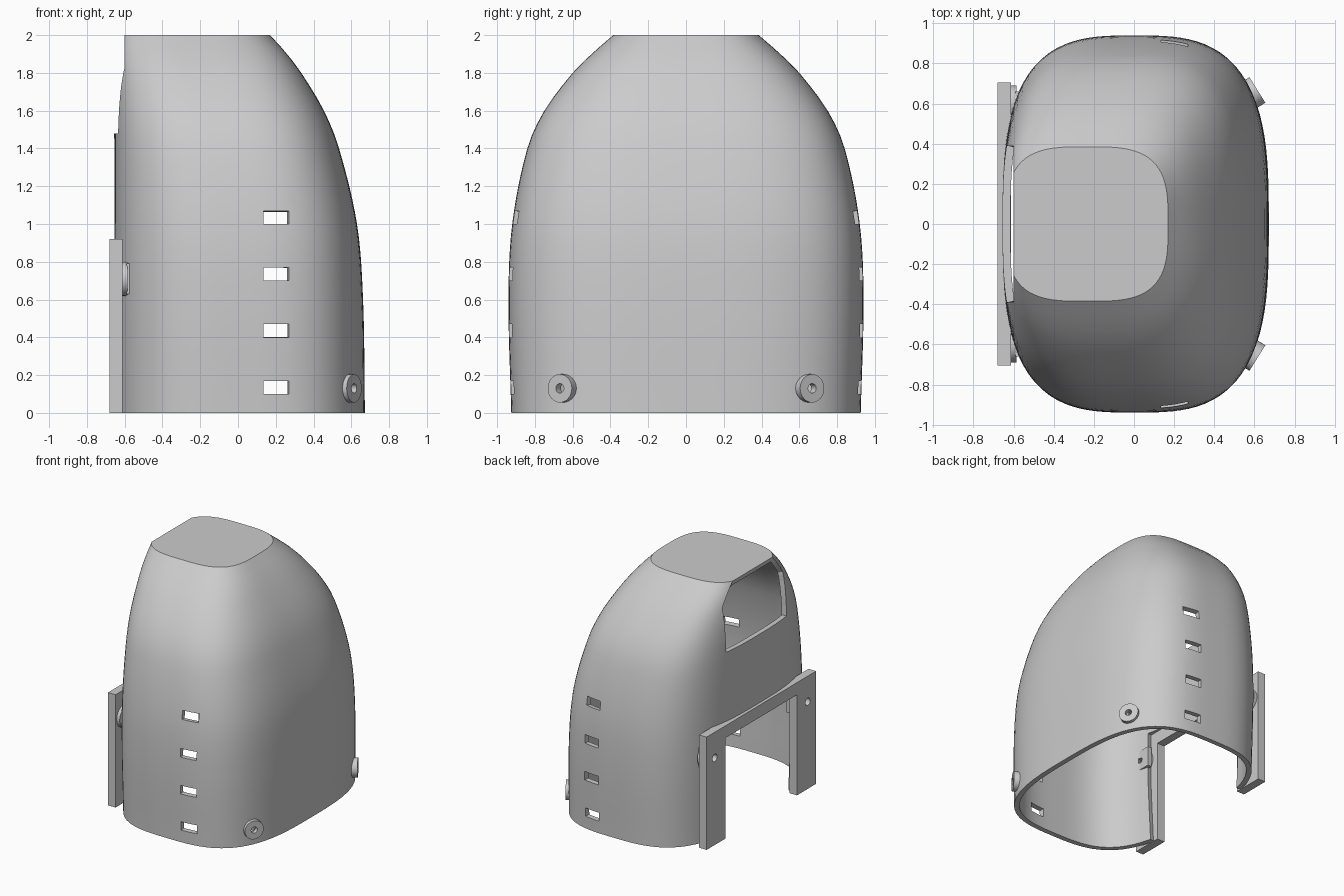
import bpy, bmesh, math
from mathutils import Vector

if "Cube" in bpy.data.objects:
    bpy.data.objects.remove(bpy.data.objects["Cube"])

grey = bpy.data.materials.new("plain grey")
grey.use_nodes = True
colour = (0.6, 0.6, 0.6, 1)
grey.diffuse_color = colour
grey.node_tree.nodes["Principled BSDF"].inputs["Base Color"].default_value = colour


def add_object(name, bm):
    bm.normal_update()
    mesh = bpy.data.meshes.new(name)
    bm.to_mesh(mesh)
    bm.free()
    mesh.materials.append(grey)
    obj = bpy.data.objects.new(name, mesh)
    bpy.context.collection.objects.link(obj)
    return obj


def box(name, low, high):
    bm = bmesh.new()
    bmesh.ops.create_cube(bm, size=1)
    for v in bm.verts:
        v.co = [l + (c + 0.5) * (h - l) for c, l, h in zip(v.co, low, high)]
    return add_object(name, bm)


def rod(name, start, end, radius, sides=32):
    start, end = Vector(start), Vector(end)
    axis = end - start
    bm = bmesh.new()
    bmesh.ops.create_cone(bm, cap_ends=True, segments=sides, radius1=radius,
                          radius2=radius, depth=axis.length)
    turn = axis.to_track_quat("Z", "Y")
    for v in bm.verts:
        v.co = turn @ v.co + (start + end) / 2
    bm.normal_update()
    bmesh.ops.recalc_face_normals(bm, faces=bm.faces)
    return add_object(name, bm)


def finish(obj, cutters):
    # Apply the modifiers, then smooth the curved faces
    for c in cutters:
        mod = obj.modifiers.new(c.name, "BOOLEAN")
        mod.object, mod.solver = c, "EXACT"
        c.hide_render = True
    bpy.context.view_layer.update()
    graph = bpy.context.evaluated_depsgraph_get()
    mesh = bpy.data.meshes.new_from_object(obj.evaluated_get(graph))
    obj.modifiers.clear()
    obj.data = mesh
    bpy.ops.object.select_all(action="DESELECT")
    obj.select_set(True)
    bpy.context.view_layer.objects.active = obj
    bpy.ops.object.shade_smooth_by_angle(angle=math.radians(30))


def cut_out(bm, low, high):
    # Slice the surface along a box and remove the faces inside it
    def touches(f):
        return all(min(v.co[k] for v in f.verts) < high[k]
                   and max(v.co[k] for v in f.verts) > low[k] for k in range(3))

    for k in range(3):
        for bound in (low[k], high[k]):
            faces = [f for f in bm.faces if touches(f)]
            edges = {e for f in faces for e in f.edges}
            verts = {v for f in faces for v in f.verts}
            point, normal = Vector(), Vector()
            point[k], normal[k] = bound, 1
            bmesh.ops.bisect_plane(bm, geom=faces + list(edges) + list(verts),
                                   dist=1e-5, plane_co=point, plane_no=normal)
    inside = [f for f in bm.faces
              if all(low[k] < f.calc_center_median()[k] < high[k] for k in range(3))]
    bmesh.ops.delete(bm, geom=inside, context="FACES")


def smooth_at(keys, z):
    # Smooth curve through profile rows (z, x min, x max, half y, exponent)
    i = max(k for k in range(len(keys) - 1) if keys[k][0] <= z)
    a, b = keys[i], keys[i + 1]
    p, n = keys[max(i - 1, 0)], keys[min(i + 2, len(keys) - 1)]
    h = b[0] - a[0]
    t = (z - a[0]) / h
    row = []
    for k in range(1, len(a)):
        m0 = (b[k] - p[k]) / (b[0] - p[0]) * h
        m1 = (n[k] - a[k]) / (n[0] - a[0]) * h
        row.append((2*t**3 - 3*t*t + 1) * a[k] + (t**3 - 2*t*t + t) * m0
                   + (3*t*t - 2*t**3) * b[k] + (t**3 - t*t) * m1)
    return row


# Domed shell surface, lofted from rounded sections
profile = [(0, -.65, .672, .925, 3.1), (.6, -.655, .662, .94, 3.1),
           (1, -.655, .63, .92, 3.1), (1.4, -.655, .535, .84, 3.1),
           (1.6, -.655, .455, .75, 3.1), (1.8, -.65, .335, .6, 3.2),
           (1.9, -.645, .26, .5, 3.3), (2, -.635, .17, .385, 3.3)]
SIDES, LEVELS = 112, 30
bm = bmesh.new()
rings = []
for j in range(LEVELS + 1):
    z = 2 * j / LEVELS
    x0, x1, hy, n = smooth_at(profile, z)
    ring = []
    for i in range(SIDES):
        a = 2 * math.pi * i / SIDES
        c, s = math.cos(a), math.sin(a)
        r = (abs(c) ** n + abs(s) ** n) ** (-1 / n)
        ring.append(bm.verts.new(((x0 + x1) / 2 + (x1 - x0) / 2 * r * c, hy * r * s, z)))
    rings.append(ring)
for lower, upper in zip(rings, rings[1:]):
    for i in range(SIDES):
        k = (i + 1) % SIDES
        bm.faces.new((lower[i], lower[k], upper[k], upper[i]))
bm.faces.new(rings[-1])

# Window, frame seat, doorway, vents and screw holes
cut_out(bm, (-1, -.39, 1.48), (-.6, .39, 2.2))
cut_out(bm, (-1, -.72, -.1), (-.615, .72, .92))
cut_out(bm, (-1, -.46, -.1), (-.4, .46, .82))
for side in (-1, 1):
    for i in range(4):
        z = 0.1 + 0.3 * i
        cut_out(bm, (.135, side - .3, z), (.27, side + .3, z + .07))
    cut_out(bm, (.3, .665 * side - .022, .108), (1, .665 * side + .022, .152))
    cut_out(bm, (-1, .6 * side - .02, .69), (-.3, .6 * side + .02, .73))
shell = add_object("shell", bm)
wall = shell.modifiers.new("wall", "SOLIDIFY")
wall.thickness, wall.offset = 0.04, -1
finish(shell, [])

# Screw bosses and inner tabs with their holes, on both sides
frame_holes = []
for side in (-1, 1):
    normal = Vector((.85, .53 * side, 0)).normalized()
    face = Vector((.615, .668 * side, .13))
    corner_hole = rod("corner_hole_cutter", face - normal * .15, face + normal * .1, .025)
    finish(rod("corner_boss", face - normal * .05, face, .075), [corner_hole])
    y = .6 * side
    frame_hole = rod("frame_hole_cutter", (-.9, y, .71), (-.4, y, .71), .03)
    finish(rod("frame_boss", (-.62, y, .71), (-.585, y, .71), .09), [frame_hole])
    ys = sorted((.5 * side, .66 * side))
    finish(box("inner_tab", (-.59, ys[0], .63), (-.555, ys[1], .79)), [frame_hole])
    frame_holes.append(frame_hole)

# Door frame
door = box("door_cutter", (-1, -.46, -.1), (-.4, .46, .82))
finish(box("door_frame", (-.68, -.705, 0), (-.612, .705, .92)), [door] + frame_holes)
for obj in list(bpy.data.objects):
    if "cutter" in obj.name:
        bpy.data.objects.remove(obj)
